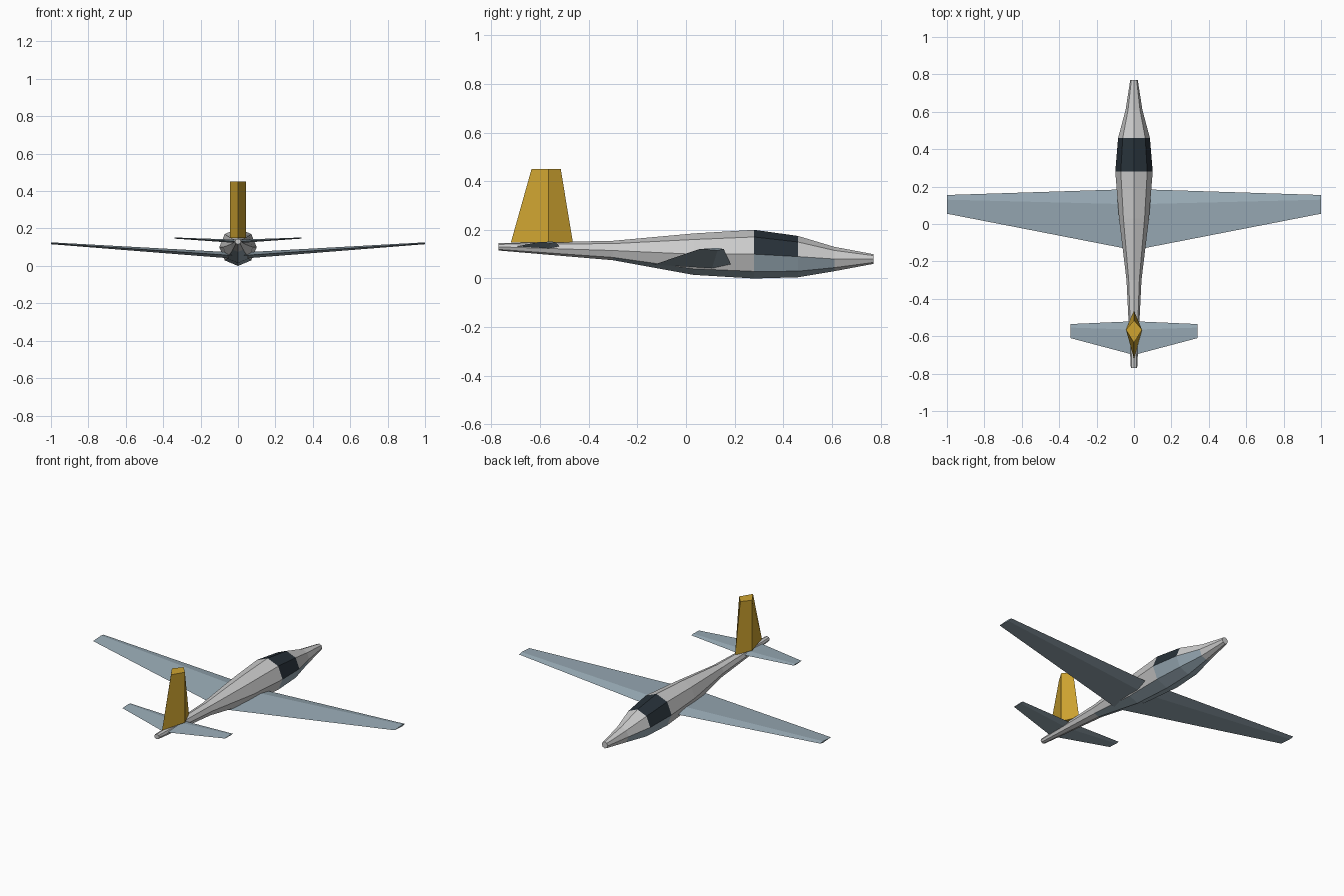
import bpy, bmesh, math

if "Cube" in bpy.data.objects:
    bpy.data.objects.remove(bpy.data.objects["Cube"])

def material(name, r, g, b):
    m = bpy.data.materials.new(name)
    m.diffuse_color = (r, g, b, 1)
    m.use_nodes = True
    m.node_tree.nodes["Principled BSDF"].inputs["Base Color"].default_value = m.diffuse_color
    return m

grey = material("light_grey", 0.60, 0.62, 0.63)
slate = material("slate_blue", 0.32, 0.41, 0.47)
black = material("canopy_black", 0.02, 0.03, 0.04)
ochre = material("ochre", 0.62, 0.37, 0.03)

def loft(name, sections, mats, pick=None):
    """Skin equal-length point rings; pick(segment, side) gives a material index."""
    bm = bmesh.new()
    rings = [[bm.verts.new(p) for p in s] for s in sections]
    n = len(rings[0])
    for i, (a, b) in enumerate(zip(rings, rings[1:])):
        for k in range(n):
            f = bm.faces.new((a[k], a[(k + 1) % n], b[(k + 1) % n], b[k]))
            f.material_index = pick(i, k) if pick else 0
    bm.faces.new(rings[0][::-1])
    bm.faces.new(rings[-1])
    bmesh.ops.recalc_face_normals(bm, faces=bm.faces)
    me = bpy.data.meshes.new(name)
    bm.to_mesh(me)
    bm.free()
    for m in mats:
        me.materials.append(m)
    ob = bpy.data.objects.new(name, me)
    bpy.context.collection.objects.link(ob)
    return ob

# Fuselage: octagonal rings as (y, half width, bottom z, top z), tail to nose
stations = [(-0.77, 0.017, 0.115, 0.145), (-0.30, 0.04, 0.075, 0.155),
            (0.03, 0.08, 0.015, 0.185), (0.28, 0.10, 0.0, 0.20),
            (0.46, 0.085, 0.005, 0.175), (0.61, 0.045, 0.03, 0.13),
            (0.77, 0.02, 0.06, 0.10)]

def ring(y, w, lo, hi):
    angles = [k * math.pi / 4 for k in range(8)]
    return [(w * math.cos(a), y, (lo + hi) / 2 + (hi - lo) / 2 * math.sin(a)) for a in angles]

def paint(seg, side):
    if seg == 3 and side < 4:
        return 2                      # canopy
    if seg in (3, 4) and side >= 4:
        return 1                      # belly panel
    if seg in (1, 2) and side in (5, 6):
        return 1                      # keel strip
    return 0

loft("fuselage", [ring(*s) for s in stations], [grey, slate, black], paint)

# Lifting surfaces: diamond section with the thickest point near the leading edge
def foil(x, lead, trail, z, half):
    mid = lead - 0.25 * (lead - trail)
    return [(x, lead, z), (x, mid, z + half), (x, trail, z), (x, mid, z - half)]

def span(name, root, tip, half_span):
    return loft(name, [foil(-half_span, *tip), foil(0, *root), foil(half_span, *tip)], [slate])

span("wing", (0.187, -0.14, 0.054, 0.017), (0.155, 0.055, 0.121, 0.005), 1.0)
span("tailplane", (-0.52, -0.70, 0.131, 0.009), (-0.535, -0.61, 0.149, 0.003), 0.34)

# Fin: tapered diamond column
def fin_ring(z, lead, trail):
    return [(0, lead, z), (0.043, -0.565, z), (0, trail, z), (-0.043, -0.565, z)]

loft("fin", [fin_ring(0.148, -0.465, -0.72), fin_ring(0.45, -0.515, -0.635)], [ochre])
